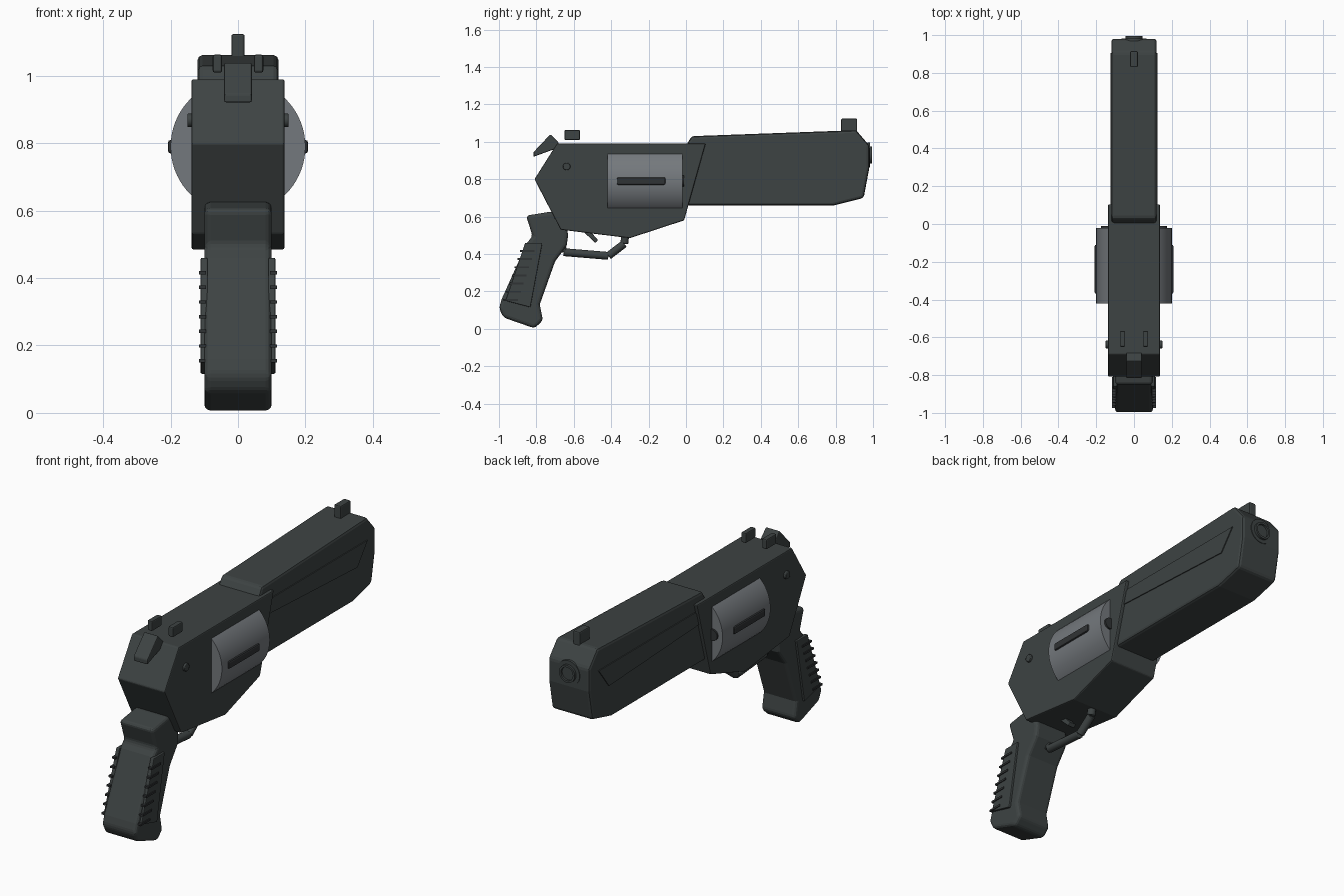
import bpy, bmesh, math
from mathutils import Matrix, Vector

old = bpy.data.objects.get("Cube")
if old:
    bpy.data.objects.remove(old, do_unlink=True)


def material(name, rgb):
    m = bpy.data.materials.new(name)
    m.use_nodes = True
    m.diffuse_color = (*rgb, 1)
    m.node_tree.nodes["Principled BSDF"].inputs["Base Color"].default_value = (*rgb, 1)
    return m


GUNMETAL = material("dark gunmetal", (0.047, 0.056, 0.056))
STEEL = material("grey steel", (0.175, 0.19, 0.205))
BLACK = material("blackened steel", (0.03, 0.033, 0.035))


def finish(bm, name, mat, bevel=0, segments=2, smooth=False):
    bmesh.ops.recalc_face_normals(bm, faces=bm.faces)
    me = bpy.data.meshes.new(name)
    bm.to_mesh(me)
    bm.free()
    me.materials.append(mat)
    ob = bpy.data.objects.new(name, me)
    bpy.context.collection.objects.link(ob)
    if bevel:
        b = ob.modifiers.new("Bevel", "BEVEL")
        b.width, b.segments, b.limit_method = bevel, segments, "ANGLE"
        b.angle_limit = math.radians(40)
    if smooth:
        bpy.ops.object.select_all(action="DESELECT")
        ob.select_set(True)
        bpy.context.view_layer.objects.active = ob
        bpy.ops.object.shade_smooth_by_angle(angle=math.radians(35))
    return ob


def slab(name, profile, x0, x1, mat=GUNMETAL, bevel=0, segments=2, smooth=False):
    """Side profile of (y, z) points extruded from x0 to x1."""
    bm = bmesh.new()
    face = bm.faces.new([bm.verts.new((x0, y, z)) for y, z in profile])
    out = bmesh.ops.extrude_face_region(bm, geom=[face])
    moved = [v for v in out["geom"] if isinstance(v, bmesh.types.BMVert)]
    bmesh.ops.translate(bm, verts=moved, vec=(x1 - x0, 0, 0))
    return finish(bm, name, mat, bevel, segments, smooth)


def rect(y0, y1, z0, z1):
    return [(y0, z0), (y1, z0), (y1, z1), (y0, z1)]


def rod(name, start, end, radius, sides, mat=GUNMETAL, bevel=0, smooth=True):
    a, b = Vector(start), Vector(end)
    turn = (b - a).to_track_quat("Z", "Y").to_matrix().to_4x4()
    bm = bmesh.new()
    bmesh.ops.create_cone(bm, cap_ends=True, segments=sides, radius1=radius, radius2=radius,
                          depth=(b - a).length, matrix=Matrix.Translation((a + b) / 2) @ turn)
    return finish(bm, name, mat, bevel, smooth=smooth)


# Frame and barrel shroud
slab("frame", [(-0.81, 0.8), (-0.69, 0.99), (0.105, 0.99), (-0.01, 0.58), (-0.3, 0.485),
               (-0.67, 0.53)], -0.138, 0.138, bevel=0.006)
slab("barrel_shroud", [(-0.02, 0.66), (0.0, 0.98), (0.03, 1.03), (0.91, 1.062), (0.98, 0.98),
                       (0.98, 0.86), (0.95, 0.7), (0.79, 0.66)], -0.12, 0.12, bevel=0.014)

# Muzzle ring with its bore
rod("muzzle_plate", (0, 0.97, 0.93), (0, 0.983, 0.93), 0.066, 40)
bm = bmesh.new()
rings = []
for radius, y in ((0.046, 0.97), (0.046, 0.995), (0.035, 0.995), (0.035, 0.984)):
    ring = [bm.verts.new((radius * math.cos(i * math.tau / 32), y,
                          0.93 + radius * math.sin(i * math.tau / 32))) for i in range(32)]
    rings.append(ring)
for a, b in zip(rings, rings[1:]):
    for i in range(32):
        j = (i + 1) % 32
        bm.faces.new((a[i], a[j], b[j], b[i]))
bm.faces.new(rings[-1])
finish(bm, "muzzle_ring", GUNMETAL, smooth=True)

# Rotating cylinder with ribs and chambers
AXIS_Z, RADIUS = 0.79, 0.2
rod("cylinder", (0, -0.42, AXIS_Z), (0, -0.02, AXIS_Z), RADIUS, 72, STEEL, smooth=True)
for i in range(6):
    angle = i * math.tau / 6
    dx, dz = math.cos(angle), math.sin(angle)
    bm = bmesh.new()
    place = (Matrix.Translation((0, -0.24, AXIS_Z)) @ Matrix.Rotation(-angle, 4, "Y")
             @ Matrix.Translation((RADIUS - 0.006, 0, 0)) @ Matrix.Diagonal((0.028, 0.26, 0.04, 1)))
    bmesh.ops.create_cube(bm, size=1, matrix=place)
    finish(bm, "cylinder_rib_%d" % (i + 1), BLACK, bevel=0.008)
    cx, cz = 0.145 * dx, AXIS_Z + 0.145 * dz
    rod("chamber_%d" % (i + 1), (cx, -0.03, cz), (cx, -0.01, cz), 0.03, 24, BLACK)

# Grip
slab("grip", [(-0.855, 0.605), (-0.715, 0.628), (-0.64, 0.56), (-0.63, 0.5), (-0.638, 0.444),
              (-0.7, 0.36), (-0.782, 0.13), (-0.765, 0.045), (-0.81, 0.003), (-0.975, 0.06),
              (-1.0, 0.11), (-0.985, 0.16), (-0.85, 0.46), (-0.82, 0.495)],
     -0.1, 0.1, bevel=0.018, segments=3)

# Details repeated on both sides
for side, s in (("left", 1), ("right", -1)):
    slab(side + "_barrel_panel", [(0.02, 0.873), (0.82, 0.834), (0.905, 0.945), (0.1, 0.945)],
         s * 0.11, s * 0.125)
    slab(side + "_grip_panel", [(-0.86, 0.46), (-0.768, 0.46), (-0.832, 0.115), (-0.965, 0.15)],
         s * 0.09, s * 0.111, bevel=0.004)
    for i in range(7):
        z = 0.155 + i * 0.0435
        y = -0.965 + (z - 0.15) * 0.34
        slab("%s_grip_rib_%d" % (side, i + 1), rect(y - 0.012, y + 0.065, z - 0.005, z + 0.005),
             s * 0.095, s * 0.116, BLACK)
    rod(side + "_frame_pin", (s * 0.12, -0.638, 0.868), (s * 0.15, -0.638, 0.868), 0.02, 20,
        bevel=0.003)
    slab(side + "_rear_sight", rect(-0.65, -0.567, 1.01, 1.063), s * 0.047, s * 0.075, bevel=0.006)

# Front sight and hammer
slab("front_sight", rect(0.83, 0.915, 1.03, 1.124), -0.02, 0.02, bevel=0.006)
slab("hammer", [(-0.815, 0.92), (-0.815, 0.945), (-0.725, 1.04), (-0.68, 0.995), (-0.7, 0.962)],
     -0.041, 0.041, bevel=0.005)

# Trigger and guard
guard = [(-0.67, 0.46), (-0.655, 0.41), (-0.415, 0.39), (-0.33, 0.455), (-0.325, 0.5)]
for i, (a, b) in enumerate(zip(guard, guard[1:])):
    rod("guard_bar_%d" % (i + 1), (0, *a), (0, *b), 0.021, 12, bevel=0.004)
slab("trigger", [(-0.56, 0.53), (-0.52, 0.53), (-0.47, 0.475), (-0.485, 0.46)],
     -0.02, 0.02, bevel=0.004)
